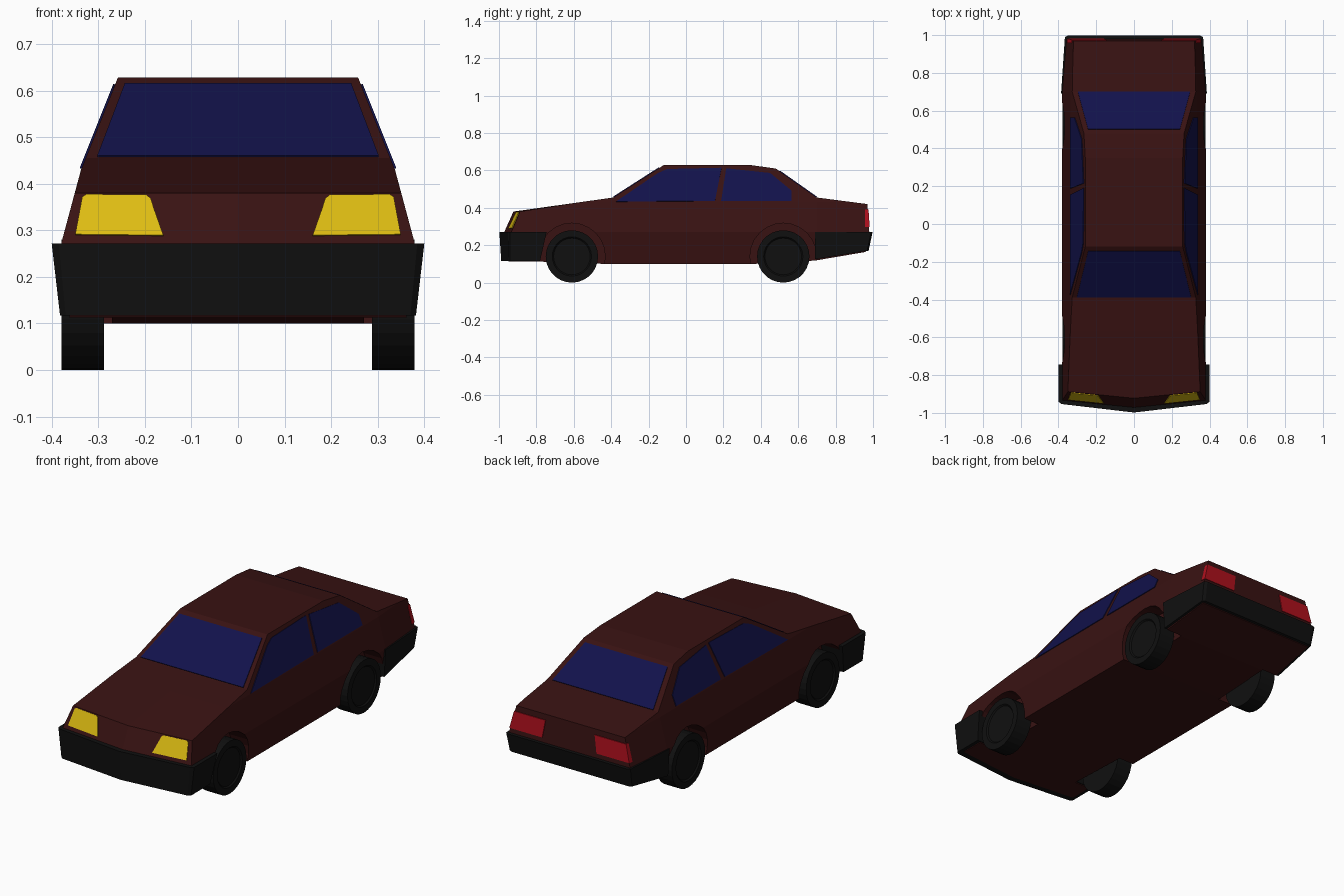
import bpy, bmesh, math
from mathutils import Vector

if "Cube" in bpy.data.objects:
    bpy.data.objects.remove(bpy.data.objects["Cube"])


def material(name, r, g, b):
    m = bpy.data.materials.new(name)
    m.diffuse_color = (r, g, b, 1)
    m.use_nodes = True
    m.node_tree.nodes["Principled BSDF"].inputs["Base Color"].default_value = m.diffuse_color
    return m


PAINT = material("maroon", 0.04, 0.006, 0.006)
GLASS = material("blue_glass", 0.006, 0.006, 0.07)
BLACK = material("black", 0.005, 0.005, 0.005)
YELLOW = material("yellow", 0.72, 0.5, 0.006)
RED = material("red", 0.42, 0.005, 0.012)


def finish(bm, name, mat=None):
    bmesh.ops.recalc_face_normals(bm, faces=bm.faces)
    me = bpy.data.meshes.new(name)
    bm.to_mesh(me)
    bm.free()
    ob = bpy.data.objects.new(name, me)
    bpy.context.collection.objects.link(ob)
    if mat:
        me.materials.append(mat)
    return ob


def loft_bm(rings):
    """Closed solid through equal-length rings of points."""
    bm = bmesh.new()
    vs = [[bm.verts.new(p) for p in ring] for ring in rings]
    n = len(vs[0])
    for a, b in zip(vs, vs[1:]):
        for i in range(n):
            bm.faces.new((a[i], a[(i + 1) % n], b[(i + 1) % n], b[i]))
    bm.faces.new(vs[0])
    bm.faces.new(vs[-1])
    return bm


def loft(name, rings, mat=None):
    return finish(loft_bm(rings), name, mat)


def panel(name, pts, out, mat, lift=0.004):
    """Thin plate lying on a surface, raised along direction out."""
    o = Vector(out).normalized()
    loft(name, [[Vector(p) - o * 0.006 for p in pts], [Vector(p) + o * lift for p in pts]], mat)


def disc(x, y, r, n):
    return [(x, y + r * math.cos(2 * math.pi * (i + .5) / n - math.pi / 2 - math.pi / n),
             0.14 + r * math.sin(2 * math.pi * (i + .5) / n - math.pi / 2 - math.pi / n)) for i in range(n)]


def half_width(z, y=0.0):
    """Half width of the body at a height, narrowing at the tail."""
    if z < 0.27:
        w = 0.38 - (0.27 - z) * 0.12
    elif z < 0.43:
        w = 0.38 - (z - 0.27) * 0.27
    else:
        w = 0.337 - (z - 0.43) * 0.4
    return w * (1 - 0.06 * max(0, y - 0.7) / 0.28)


def nose_y(x, z):
    return -0.972 + (z - 0.27) * 0.45 + 0.1 * abs(x)


WHEELS = {"front": -0.61, "rear": 0.52}

# Body: side profile extruded, creased, then shaped in width and nose
profile = [(-0.95, 0.114), (-0.972, 0.27), (-0.9225, 0.38), (-0.39, 0.455), (-0.12, 0.628),
           (0.35, 0.628), (0.48, 0.61), (0.70, 0.455), (0.97, 0.42), (0.98, 0.27),
           (0.96, 0.164), (0.69, 0.118), (0.36, 0.10), (-0.43, 0.10), (-0.8, 0.113)]
bm = loft_bm([[(x, y, z) for y, z in profile] for x in (-1, 1)])
for co, no in (((0, 0, 0.27), (0, 0, 1)), ((0, 0, 0.43), (0, 0, 1)),
               ((0, 0.7, 0), (0, 1, 0)), ((0, 0, 0), (1, 0, 0))):
    bmesh.ops.bisect_plane(bm, geom=bm.verts[:] + bm.edges[:] + bm.faces[:], dist=1e-5,
                           plane_co=co, plane_no=no)
for v in bm.verts:
    v.co.x *= half_width(v.co.z, v.co.y)
    if v.co.y < -0.9:
        v.co.y += 0.1 * abs(v.co.x)
body = finish(bm, "body", PAINT)

# Wheel arches cut into the body
for side in (-1, 1):
    for y in WHEELS.values():
        cutter = loft("arch_cutter", [disc(side * x, y, 0.178, 24) for x in (0.27, 0.5)], PAINT)
        cutter.hide_render = True
        mod = body.modifiers.new("arch", "BOOLEAN")
        mod.operation, mod.solver, mod.object = "DIFFERENCE", "EXACT", cutter
        bpy.context.view_layer.objects.active = body
        bpy.ops.object.modifier_apply(modifier=mod.name)
        bpy.data.objects.remove(cutter)

# Wheels with recessed hub discs
for sname, s in (("left", 1), ("right", -1)):
    for end, y in WHEELS.items():
        section = [(0.288, 0.14), (0.379, 0.14), (0.379, 0.105), (0.372, 0.098)]
        loft(f"{end}_{sname}_wheel", [disc(s * x, y, r, 28) for x, r in section], BLACK)


# Bumpers wrapping around both ends
def mirrored(half):
    return half + [(-x, y, z) for x, y, z in reversed(half) if x > 0]


loft("front_bumper", [
    mirrored([(0.4, -0.745, 0.272), (0.4, -0.94, 0.272), (0.385, -0.953, 0.272), (0, -0.998, 0.272)]),
    mirrored([(0.382, -0.78, 0.117), (0.382, -0.94, 0.117), (0.37, -0.95, 0.117), (0, -0.988, 0.117)])], BLACK)
loft("rear_bumper", [
    mirrored([(0.386, 0.69, 0.272), (0.366, 0.99, 0.272), (0.35, 0.998, 0.272), (0, 0.998, 0.272)]),
    mirrored([(0.378, 0.69, 0.125), (0.36, 0.968, 0.17), (0.345, 0.976, 0.17), (0, 0.976, 0.17)])], BLACK)

# Windscreen and rear window
panel("windscreen", [(-0.302, -0.386, 0.4576), (0.302, -0.386, 0.4576),
                     (0.243, -0.144, 0.6126), (-0.243, -0.144, 0.6126)], (0, -0.173, 0.27), GLASS)
panel("rear_window", [(-0.297, 0.698, 0.4564), (0.297, 0.698, 0.4564),
                      (0.243, 0.5, 0.5959), (-0.243, 0.5, 0.5959)], (0, 0.155, 0.22), GLASS)

# Side windows, headlights and tail lights, mirrored
front_glass = [(-0.375, 0.432), (-0.15, 0.585), (-0.1, 0.606), (0.19, 0.613), (0.155, 0.436)]
rear_glass = [(0.188, 0.436), (0.215, 0.61), (0.45, 0.585), (0.565, 0.49), (0.565, 0.436)]
lamp = [(0.16, 0.288), (0.18, 0.345), (0.187, 0.367), (0.197, 0.375),
        (0.325, 0.376), (0.334, 0.37), (0.349, 0.29)]
for sname, s in (("left", 1), ("right", -1)):
    for part, outline in (("front", front_glass), ("rear", rear_glass)):
        panel(f"{part}_{sname}_side_window",
              [(s * half_width(z), y, z) for y, z in outline], (s, 0, 0.4), GLASS)
    panel(f"{sname}_headlight", [(s * x, nose_y(x, z), z) for x, z in lamp],
          (s * 0.1, -1, 0.45), YELLOW)
    rings = []
    for y0, y1 in ((0.957, 0.957), (0.982, 0.976)):
        rings.append([(s * 0.16, y0, 0.297), (s * (half_width(0.297, y0) + 0.003), y0, 0.297),
                      (s * (half_width(0.39, y1) + 0.003), y1, 0.39), (s * 0.145, y1, 0.39)])
    loft(f"{sname}_tail_light", rings, RED)
